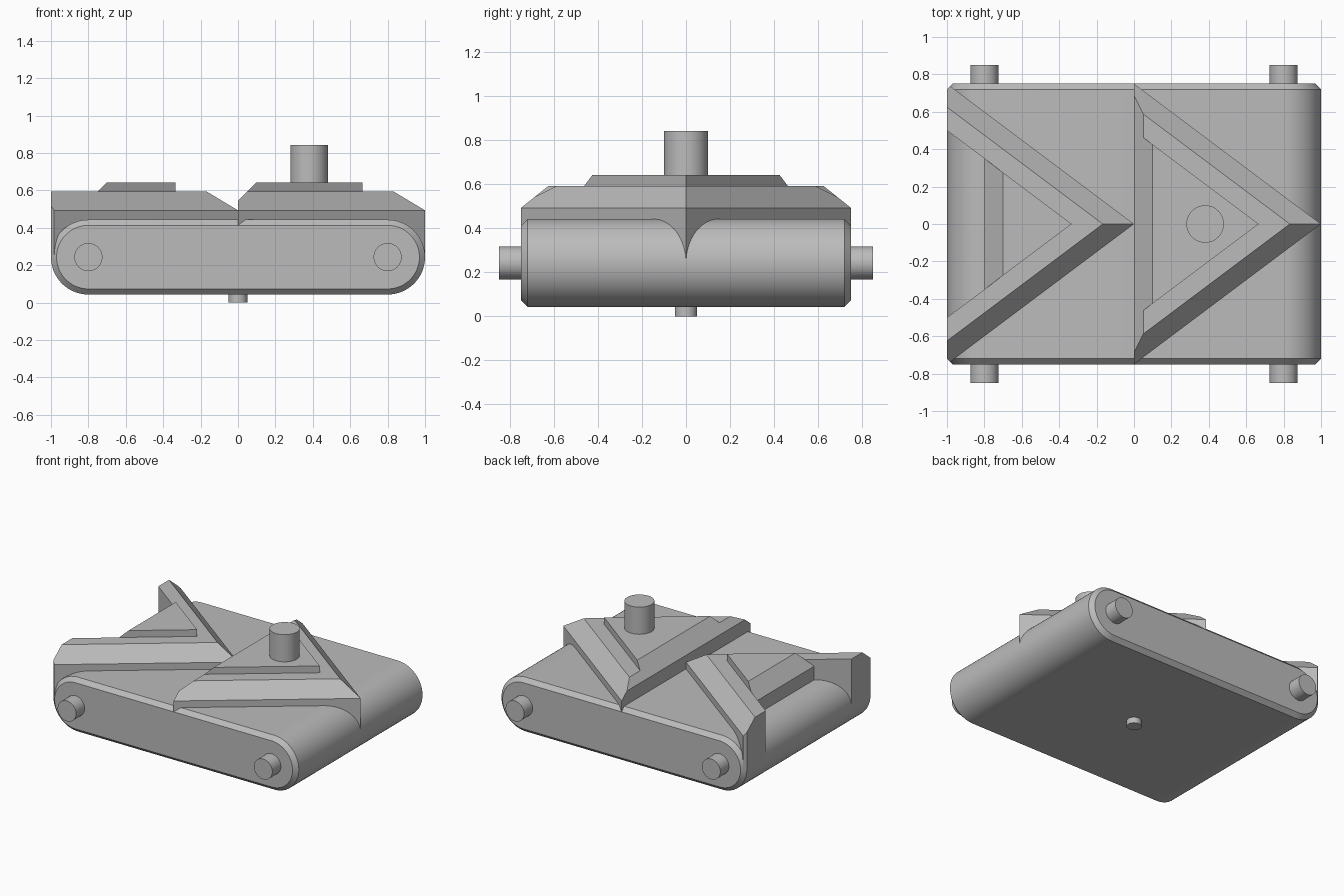
import bpy, bmesh, math
from mathutils import Vector

cube = bpy.data.objects.get("Cube")
if cube:
    bpy.data.objects.remove(cube, do_unlink=True)

AXIS = 0.243      # height of the roller axis
R = 0.2           # end radius of the body
HALF = 0.75       # half width of the body

grey = bpy.data.materials.new("plain grey")
grey.use_nodes = True
colour = (0.5, 0.5, 0.5, 1)
grey.diffuse_color = colour
grey.node_tree.nodes["Principled BSDF"].inputs["Base Color"].default_value = colour


def finish(bm, name, smooth=False):
    bmesh.ops.recalc_face_normals(bm, faces=bm.faces)
    mesh = bpy.data.meshes.new(name)
    bm.to_mesh(mesh)
    bm.free()
    obj = bpy.data.objects.new(name, mesh)
    bpy.context.collection.objects.link(obj)
    mesh.materials.append(grey)
    if smooth:
        bpy.ops.object.select_all(action="DESELECT")
        obj.select_set(True)
        bpy.context.view_layer.objects.active = obj
        bpy.ops.object.shade_smooth_by_angle(angle=math.radians(30))
    return obj


def extrude(points, direction):
    bm = bmesh.new()
    face = bm.faces.new([bm.verts.new(p) for p in points])
    new = bmesh.ops.extrude_face_region(bm, geom=[face])["geom"]
    verts = [v for v in new if isinstance(v, bmesh.types.BMVert)]
    bmesh.ops.translate(bm, verts=verts, vec=direction)
    bmesh.ops.recalc_face_normals(bm, faces=bm.faces)
    return bm


def slice_off(bm, point, normal):
    # Remove everything beyond the plane and close the cut
    geom = bm.verts[:] + bm.edges[:] + bm.faces[:]
    cut = bmesh.ops.bisect_plane(bm, geom=geom, plane_co=point, plane_no=normal,
                                 clear_outer=True)["geom_cut"]
    edges = [e for e in cut if isinstance(e, bmesh.types.BMEdge)]
    bmesh.ops.holes_fill(bm, edges=edges)


def mirrored(bm, name):
    # Drop the centre wall, then mirror across y
    walls = [f for f in bm.faces if all(abs(v.co.y) < 1e-5 for v in f.verts)]
    bmesh.ops.delete(bm, geom=walls, context="FACES_ONLY")
    obj = finish(bm, name)
    mod = obj.modifiers.new("mirror", "MIRROR")
    mod.use_axis = (False, True, False)


def cylinder(name, start, end, radius):
    start, end = Vector(start), Vector(end)
    bm = bmesh.new()
    bmesh.ops.create_cone(bm, cap_ends=True, segments=48, radius1=radius,
                          radius2=radius, depth=(end - start).length)
    turn = (end - start).to_track_quat("Z", "Y").to_matrix()
    bmesh.ops.rotate(bm, verts=bm.verts, matrix=turn)
    bmesh.ops.translate(bm, verts=bm.verts, vec=(start + end) / 2)
    finish(bm, name, True)


# Body: rounded-end slab with bevelled side rims
outline = []
for side in (1, -1):
    for i in range(33):
        a = math.pi * (i / 32 - 0.5)
        outline.append((side * (1 - R + R * math.cos(a)), -HALF,
                        AXIS + side * R * math.sin(a)))
bm = extrude(outline, (0, 2 * HALF, 0))
rims = [e for e in bm.edges if abs(e.verts[0].co.y - e.verts[1].co.y) < 1e-5]
bmesh.ops.bevel(bm, geom=rims, offset=0.03, segments=1, affect="EDGES")
finish(bm, "body", True)


def chevron(name, x, base, open_back):
    def spread(reach, at):
        return 0.75 * (reach - (at - x))
    inner = 2 / 3
    back = (base, 0, AXIS + 0.3)
    # Sloping arms with a chamfered outer edge
    bm = extrude([(x, spread(inner, x), AXIS), (x + inner, 0, AXIS),
                  (x + 1, 0, AXIS), (x, HALF, AXIS)], (0, 0, 0.35))
    slice_off(bm, (x + 1, 0, AXIS + 0.25), (0.6, 0.8, 1))
    if open_back:
        slice_off(bm, (x, HALF - 0.03, AXIS), (-1, 1, 0))
    else:
        slice_off(bm, back, (-1, 0, 1))
    mirrored(bm, name + "_arms")
    # Raised centre plate with a sloping back edge
    bm = extrude([(base, 0, AXIS), (x + inner, 0, AXIS),
                  (base, spread(inner, base), AXIS)], (0, 0, 0.4))
    slice_off(bm, back, (-1, 0, 1))
    mirrored(bm, name + "_plate")


chevron("rear_chevron", -1, -0.8, True)
chevron("leading_chevron", 0, 0, False)

# Pegs
cylinder("top_peg", (0.38, 0, AXIS + 0.38), (0.38, 0, AXIS + 0.6), 0.1)
cylinder("bottom_peg", (0, 0, 0), (0, 0, 0.06), 0.05)
for x, end in ((-0.8, "right"), (0.8, "left")):
    for y, side in ((-1, "front"), (1, "back")):
        cylinder(f"{side}_{end}_peg", (x, y * 0.74, AXIS), (x, y * 0.85, AXIS), 0.075)
